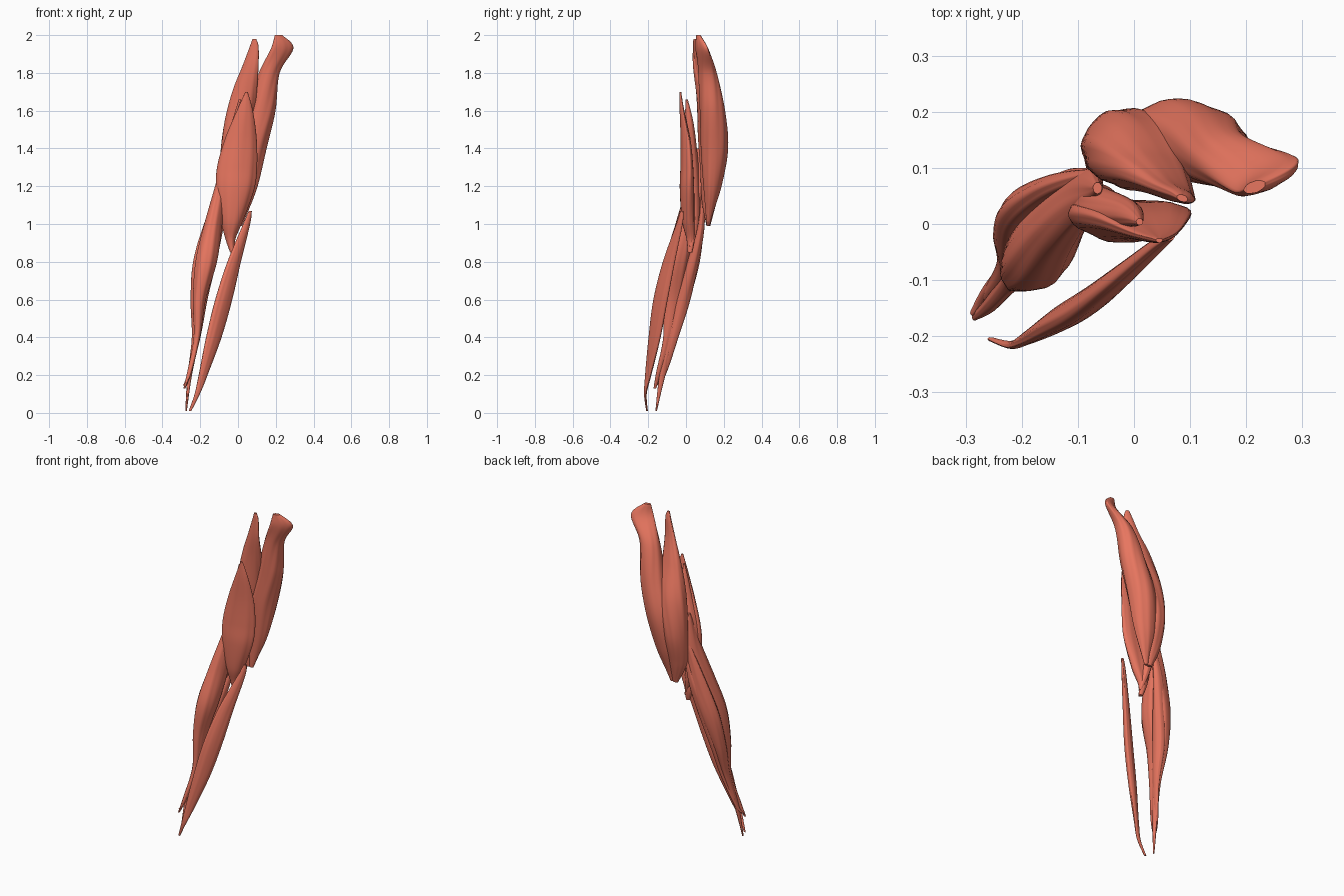
import bpy, bmesh, math

SIDES, STEPS = 40, 12
mat = bpy.data.materials.new("muscle_red")
mat.diffuse_color = (0.80, 0.18, 0.115, 1)


def spline(rows):
    """Smoothly interpolate section rows (Catmull-Rom)."""
    out = []
    for i in range(len(rows) - 1):
        p = [rows[max(i - 1, 0)], rows[i], rows[i + 1], rows[min(i + 2, len(rows) - 1)]]
        for s in range(STEPS):
            t = s / STEPS
            out.append([0.5 * (2 * b + (c - a) * t + (2 * a - 5 * b + 4 * c - d) * t * t
                        + (3 * b - a - 3 * c + d) * t ** 3) for a, b, c, d in zip(*p)])
    return out + [list(rows[-1])]


def muscle(name, rows, bend=0.0, fibre=0.022):
    """Loft horizontal sections: x, y, z, half width, half depth, turn in degrees."""
    bm = bmesh.new()
    rings = []
    for k, (x, y, z, a, b, deg) in enumerate(spline(rows)):
        a, b, ang = max(a, 0.003), max(b, 0.003), math.radians(deg)
        ring = []
        for j in range(SIDES):
            t = 2 * math.pi * j / SIDES
            r = 1 + fibre * math.sin(7 * t + 0.04 * k) + fibre * 0.6 * math.sin(11 * t - 0.05 * k)
            u, v = a * r * math.cos(t), b * r * math.sin(t)
            v += bend * a * (math.cos(t) ** 2 - 0.5)
            ring.append(bm.verts.new((x + u * math.cos(ang) - v * math.sin(ang),
                                      y + u * math.sin(ang) + v * math.cos(ang), z)))
        rings.append(ring)
    for lo, hi in zip(rings, rings[1:]):
        for j in range(SIDES):
            n = (j + 1) % SIDES
            bm.faces.new((lo[j], lo[n], hi[n], hi[j]))
    bm.faces.new(rings[0])
    bm.faces.new(rings[-1])
    bmesh.ops.recalc_face_normals(bm, faces=bm.faces[:])
    me = bpy.data.meshes.new(name)
    bm.to_mesh(me)
    bm.free()
    me.materials.append(mat)
    for f in me.polygons:
        f.use_smooth = len(f.vertices) == 4
    ob = bpy.data.objects.new(name, me)
    bpy.context.collection.objects.link(ob)


# Back of the upper arm
muscle("triceps_long_head", [
    (.215, .066, 2.0, .020, .010, 20), (.235, .084, 1.93, .064, .022, 25),
    (.166, .114, 1.80, .056, .048, 20), (.124, .140, 1.60, .074, .067, 0),
    (.072, .150, 1.40, .080, .072, -10), (.040, .140, 1.20, .064, .047, -10),
    (.018, .122, 1.05, .028, .018, 0), (.010, .117, .99, .012, .008, 0)])
muscle("triceps_lateral_head", [
    (.086, .046, 1.98, .010, .006, -20), (.085, .050, 1.94, .024, .011, -20),
    (.066, .060, 1.84, .044, .018, -20),
    (.034, .090, 1.70, .066, .036, -10), (.000, .128, 1.50, .080, .064, 10),
    (-.026, .140, 1.30, .068, .063, 25), (-.034, .124, 1.12, .050, .038, 20),
    (-.012, .118, .99, .016, .010, 0)])

# Front of the upper arm, wrapped round the missing bone
muscle("brachialis", [
    (.045, -.029, 1.70, .006, .004, 0), (.036, -.018, 1.60, .042, .012, 0),
    (.014, .004, 1.45, .084, .026, 0), (-.006, .012, 1.30, .106, .034, 0),
    (-.016, .012, 1.18, .100, .038, 0), (-.032, .016, 1.02, .058, .034, 0),
    (-.040, .026, .92, .026, .022, 0), (-.030, .022, .85, .012, .012, 0)], bend=.15)
muscle("brachialis_outer_strand", [
    (.010, .004, 1.66, .006, .006, 0), (-.012, .018, 1.52, .026, .024, 20),
    (-.060, .028, 1.32, .038, .036, 30), (-.072, .036, 1.15, .034, .038, 30),
    (-.050, .042, 1.0, .022, .024, 20), (-.022, .028, .88, .009, .009, 0)])

# Outer forearm group, tapering into wrist tendons
muscle("radial_extensor", [
    (-.065, .064, 1.40, .008, .010, 0), (-.088, .050, 1.20, .030, .050, -20),
    (-.130, .004, 1.0, .045, .062, -20), (-.168, -.048, .80, .056, .066, -15),
    (-.204, -.074, .60, .034, .047, -10), (-.218, -.098, .40, .017, .023, 0),
    (-.256, -.143, .22, .012, .014, 0), (-.284, -.165, .13, .005, .007, 0)])
muscle("finger_extensor", [
    (-.072, .088, 1.24, .012, .010, 0), (-.130, .066, 1.0, .050, .026, 12),
    (-.186, .032, .80, .054, .036, 25), (-.212, -.022, .60, .037, .042, 25),
    (-.223, -.074, .40, .020, .027, 20), (-.256, -.125, .20, .012, .016, 0),
    (-.275, -.158, .01, .004, .004, 0)])
muscle("ulnar_extensor", [
    (-.060, .090, 1.16, .008, .008, 0), (-.108, .078, .98, .030, .020, 0),
    (-.152, .036, .80, .038, .032, 10), (-.190, -.014, .60, .028, .038, 10),
    (-.214, -.064, .40, .015, .024, 0), (-.262, -.120, .20, .009, .012, 0),
    (-.288, -.158, .145, .004, .005, 0)])

# Inner forearm strap
muscle("wrist_flexor", [
    (.065, -.022, 1.07, .009, .007, 40), (.046, -.034, 1.0, .022, .012, 40),
    (-.020, -.090, .80, .044, .019, 40), (-.075, -.134, .60, .054, .023, 38),
    (-.128, -.166, .40, .047, .021, 35), (-.185, -.200, .20, .026, .012, 30),
    (-.216, -.215, .10, .014, .007, 10), (-.254, -.206, .01, .007, .004, -15)])
